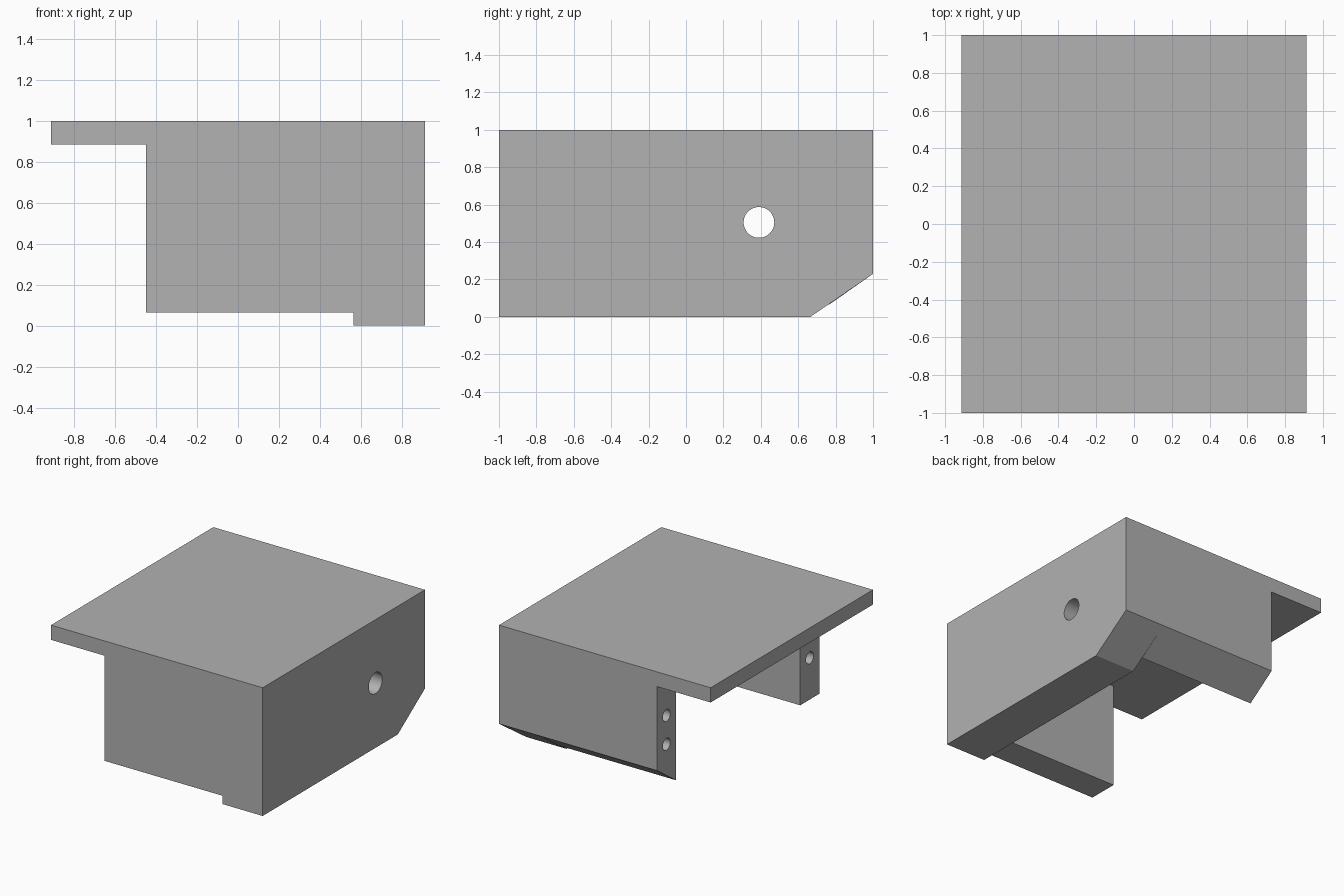
import bpy, bmesh, math
from mathutils import Matrix, Vector

cube = bpy.data.objects.get("Cube")
if cube:
    bpy.data.objects.remove(cube)

# One plain grey for the whole bracket
grey = bpy.data.materials.new("plain_grey")
grey.use_nodes = True
colour = (0.445, 0.445, 0.445, 1)
grey.diffuse_color = colour
grey.node_tree.nodes["Principled BSDF"].inputs["Base Color"].default_value = colour

# Main dimensions
X, Y, TOP = 0.913, 1.0, 1.0
UNDER = 0.885          # underside of the plate
RAIL_X = -0.45         # open end of the rails
WALL_X = 0.565         # inner face of the thick wall
RAIL_Y = 0.765         # inner faces of the rails
RAIL_Z = 0.065         # rails stop above the foot of the wall
CHAMFER = [(0.665, 0.0), (Y, 0.23)]


def add_object(name, bm):
    bmesh.ops.recalc_face_normals(bm, faces=bm.faces)
    mesh = bpy.data.meshes.new(name)
    bm.to_mesh(mesh)
    bm.free()
    mesh.materials.append(grey)
    obj = bpy.data.objects.new(name, mesh)
    bpy.context.collection.objects.link(obj)
    return obj


def extrude_x(name, profile, x0, x1):
    """Extrude a (y, z) profile from x0 to x1."""
    bm = bmesh.new()
    face = bm.faces.new([bm.verts.new((x0, y, z)) for y, z in profile])
    new = bmesh.ops.extrude_face_region(bm, geom=[face])["geom"]
    moved = [v for v in new if isinstance(v, bmesh.types.BMVert)]
    bmesh.ops.translate(bm, verts=moved, vec=(x1 - x0, 0, 0))
    return add_object(name, bm)


def drill(obj, radius, x0, x1, y, z):
    """Cut a round hole along x."""
    bm = bmesh.new()
    place = Matrix.Translation(((x0 + x1) / 2, y, z)) @ Matrix.Rotation(math.pi / 2, 4, "Y")
    bmesh.ops.create_cone(bm, cap_ends=True, segments=48, radius1=radius,
                          radius2=radius, depth=x1 - x0, matrix=place)
    cutter = add_object("hole_cutter", bm)
    cutter.hide_render = True
    mod = obj.modifiers.new("hole", "BOOLEAN")
    mod.operation = "DIFFERENCE"
    mod.solver = "EXACT"
    mod.object = cutter
    bpy.context.view_layer.objects.active = obj
    bpy.ops.object.modifier_apply(modifier=mod.name)
    bpy.data.objects.remove(cutter)


# Top plate, overhanging on the open side
plate = extrude_x("top_plate", [(-Y, UNDER), (Y, UNDER), (Y, TOP), (-Y, TOP)], -X, X)

# Thick side wall with the chamfered lower back corner
wall = extrude_x("side_wall", [(-Y, 0), *CHAMFER, (Y, UNDER), (-Y, UNDER)], WALL_X, X)
drill(wall, 0.082, WALL_X - 0.1, X + 0.1, 0.39, 0.505)

# Front and back rails; the back one follows the chamfer
front = extrude_x("front_rail", [(-Y, RAIL_Z), (-RAIL_Y, RAIL_Z),
                                 (-RAIL_Y, UNDER), (-Y, UNDER)], RAIL_X, WALL_X)
back = extrude_x("back_rail", [(RAIL_Y, RAIL_Z), CHAMFER[1],
                               (Y, UNDER), (RAIL_Y, UNDER)], RAIL_X, WALL_X)

# Two screw holes in the open end of each rail
for rail, side in ((front, -1), (back, 1)):
    for z in (0.39, 0.615):
        drill(rail, 0.046, RAIL_X - 0.1, RAIL_X + 0.4, side * (Y + RAIL_Y) / 2, z)

# Smooth hole walls, crisp edges everywhere else
bpy.ops.object.select_all(action="DESELECT")
for obj in (plate, wall, front, back):
    obj.select_set(True)
bpy.context.view_layer.objects.active = plate
bpy.ops.object.shade_smooth_by_angle(angle=math.radians(30))
